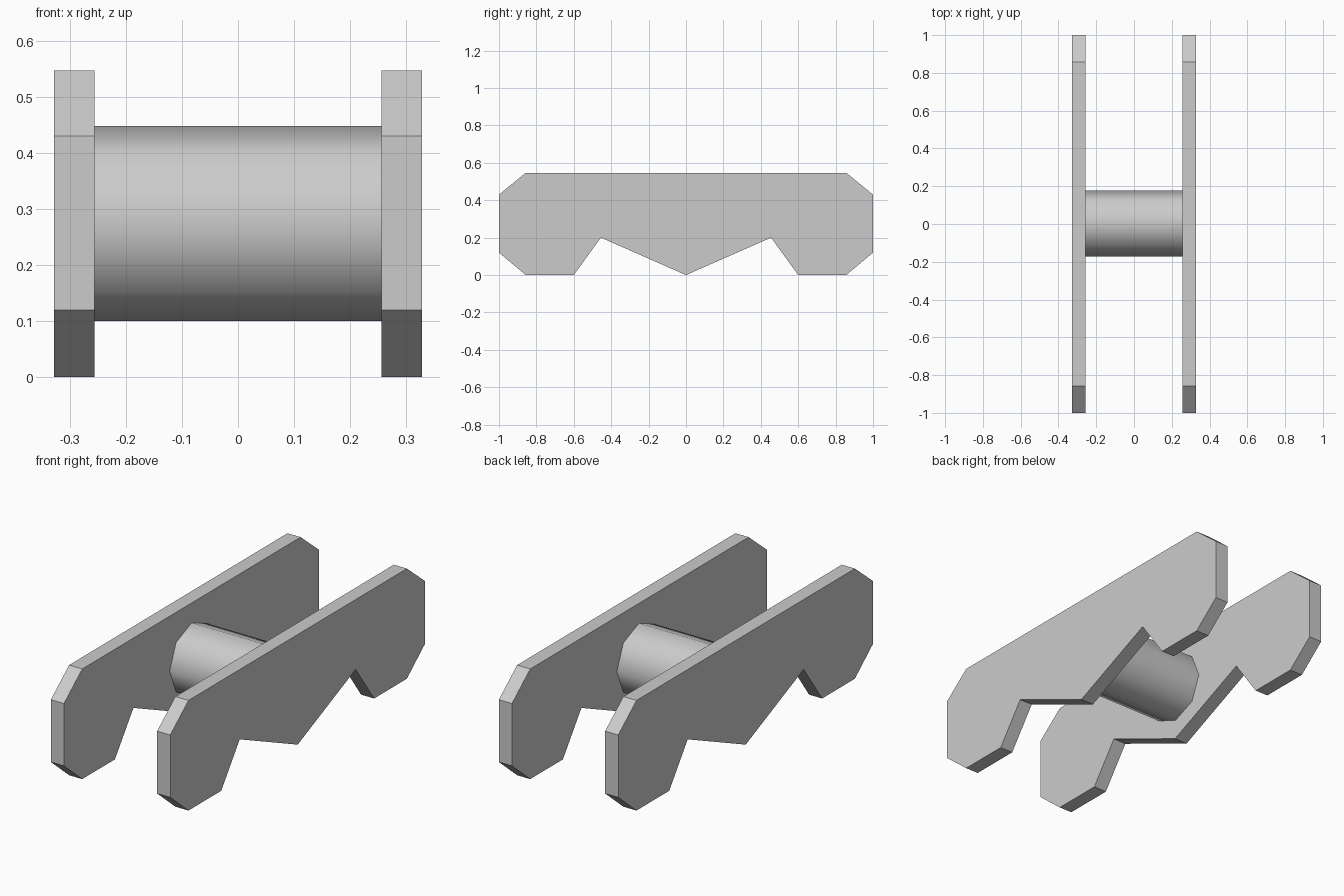
import bpy, bmesh, math

if "Cube" in bpy.data.objects:
    bpy.data.objects.remove(bpy.data.objects["Cube"])

X_IN, X_OUT = 0.256, 0.328


def add_object(name, bm, smooth_angle):
    bmesh.ops.recalc_face_normals(bm, faces=bm.faces)
    mesh = bpy.data.meshes.new(name)
    bm.to_mesh(mesh)
    bm.free()
    ob = bpy.data.objects.new(name, mesh)
    bpy.context.collection.objects.link(ob)
    bpy.ops.object.select_all(action='DESELECT')
    ob.select_set(True)
    bpy.context.view_layer.objects.active = ob
    bpy.ops.object.shade_smooth_by_angle(angle=math.radians(smooth_angle))
    return ob


# Side plate: half profile (y, z) reflected in y, extruded in x, mirrored in x
half = [(0, 0), (0.455, 0.2), (0.6, 0), (0.857, 0), (1, 0.12),
        (1, 0.43), (0.857, 0.547)]
profile = half + [(-y, z) for y, z in reversed(half[1:])]
bm = bmesh.new()
face = bm.faces.new([bm.verts.new((X_IN, y, z)) for y, z in profile])
ext = bmesh.ops.extrude_face_region(bm, geom=[face], use_keep_orig=True)
bmesh.ops.translate(bm, vec=(X_OUT - X_IN, 0, 0),
                    verts=[v for v in ext['geom'] if isinstance(v, bmesh.types.BMVert)])
plates = add_object("side_plates", bm, 30)
mirror = plates.modifiers.new("Mirror", 'MIRROR')
mirror.use_axis = (True, False, False)

# Eight-sided smooth cross tube between the plates
bm = bmesh.new()
bmesh.ops.create_cone(bm, cap_ends=True, segments=8, radius1=0.174,
                      radius2=0.174, depth=2 * X_IN)
tube = add_object("cross_tube", bm, 60)
tube.rotation_euler = (0, math.pi / 2, 0)
tube.location = (0, 0.003, 0.274)
